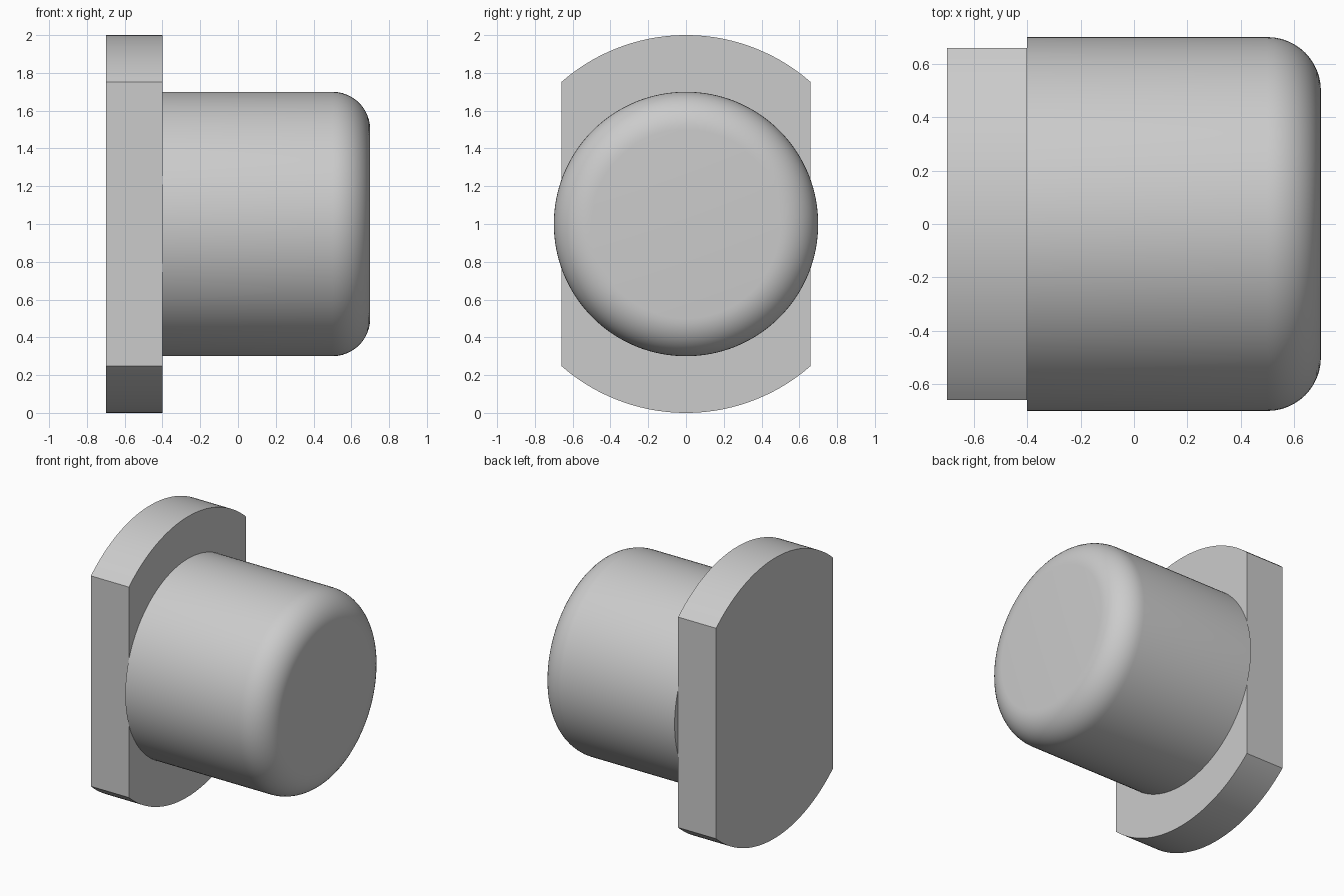
import bpy, bmesh, math

if "Cube" in bpy.data.objects:
    bpy.data.objects.remove(bpy.data.objects["Cube"])

grey = bpy.data.materials.new("plain grey")
grey.diffuse_color = (0.6, 0.6, 0.6, 1)
grey.use_nodes = True
grey.node_tree.nodes["Principled BSDF"].inputs["Base Color"].default_value = grey.diffuse_color


def add_object(name, bm):
    bmesh.ops.recalc_face_normals(bm, faces=bm.faces[:])
    mesh = bpy.data.meshes.new(name)
    bm.to_mesh(mesh)
    bm.free()
    mesh.materials.append(grey)
    obj = bpy.data.objects.new(name, mesh)
    bpy.context.collection.objects.link(obj)
    bpy.ops.object.select_all(action='DESELECT')
    obj.select_set(True)
    bpy.context.view_layer.objects.active = obj
    bpy.ops.object.shade_smooth_by_angle(angle=math.radians(30))
    return obj


# Flange: a disc with two flat sides, extruded along x
R, HALF, STEPS = 1.0, 0.66, 48
a = math.asin(HALF / R)
arc = [-a + 2 * a * i / STEPS for i in range(STEPS + 1)]
outline = [(R * math.sin(t), 1 + R * math.cos(t)) for t in arc]
outline += [(-y, 2 - z) for y, z in outline]
bm = bmesh.new()
face = bm.faces.new([bm.verts.new((-0.7, y, z)) for y, z in outline])
ext = bmesh.ops.extrude_face_region(bm, geom=[face], use_keep_orig=True)
bmesh.ops.translate(bm, vec=(0.3, 0, 0),
                    verts=[g for g in ext["geom"] if isinstance(g, bmesh.types.BMVert)])
add_object("flange", bm)

# Plug: a round body with a filleted end, lathed about the x axis
RAD, FILLET, SIDES = 0.7, 0.2, 128
profile = [(-0.4, RAD)]
for i in range(13):
    t = math.pi / 2 * i / 12
    profile.append((0.7 - FILLET + FILLET * math.sin(t),
                    RAD - FILLET + FILLET * math.cos(t)))
bm = bmesh.new()
rings = [[bm.verts.new((x, r * math.cos(2 * math.pi * k / SIDES),
                        1 + r * math.sin(2 * math.pi * k / SIDES)))
          for k in range(SIDES)] for x, r in profile]
for lo, hi in zip(rings, rings[1:]):
    for k in range(SIDES):
        n = (k + 1) % SIDES
        bm.faces.new((lo[k], lo[n], hi[n], hi[k]))
bm.faces.new(rings[0])
bm.faces.new(rings[-1])
add_object("plug", bm)
